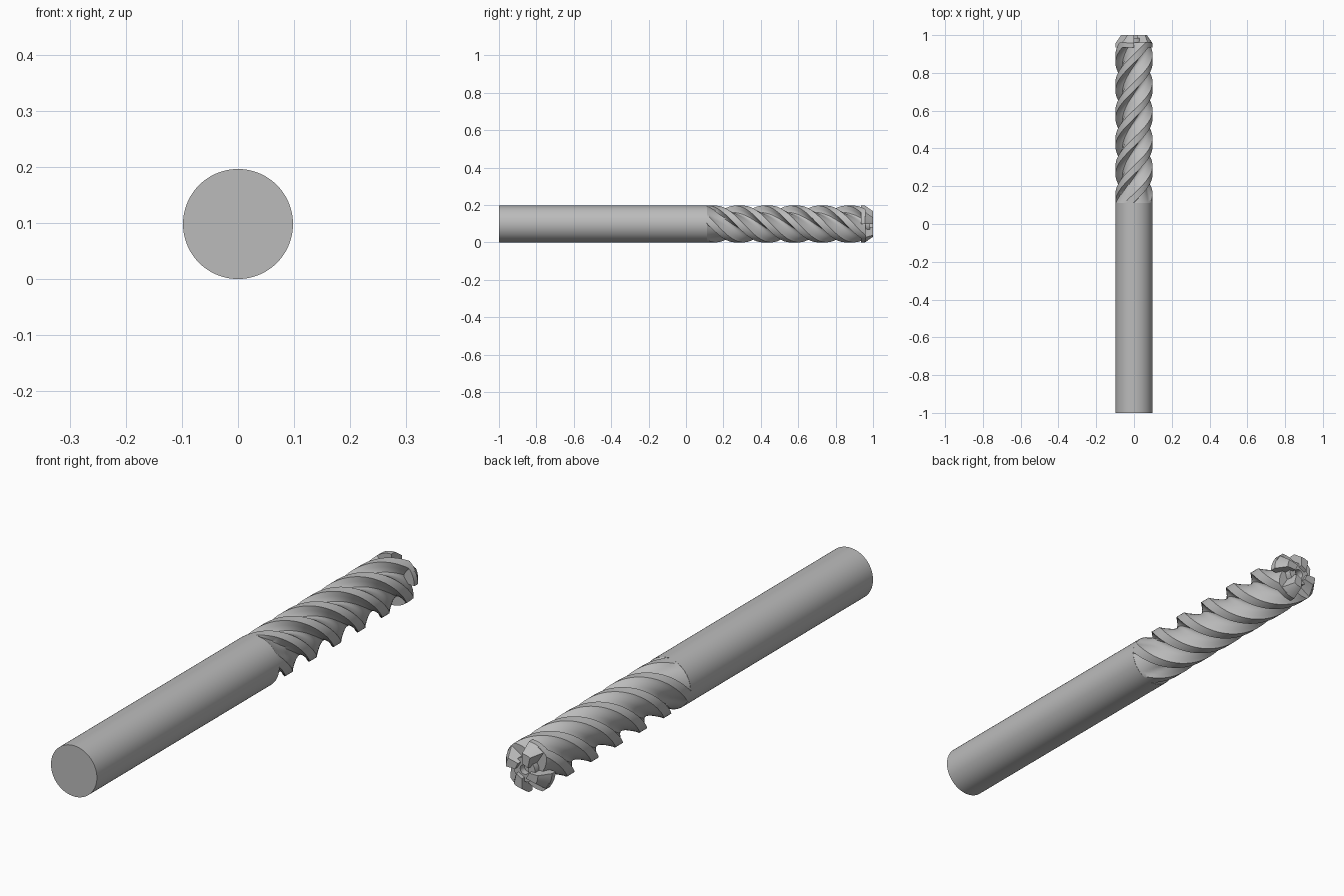
import bpy, bmesh
from math import sin, cos, pi, radians

if "Cube" in bpy.data.objects:
    bpy.data.objects.remove(bpy.data.objects["Cube"])

R, PITCH, CORE = 0.098, 0.59, 0.06
FLUTE_START, FLUTE_RUN, BODY_END = 0.11, 0.15, 0.96

steel = bpy.data.materials.new("steel grey")
steel.use_nodes = True
steel.diffuse_color = (0.5, 0.5, 0.5, 1)
steel.node_tree.nodes["Principled BSDF"].inputs["Base Color"].default_value = (0.5, 0.5, 0.5, 1)


def polar(r, angle, y):
    return (r * cos(angle), y, R + r * sin(angle))


def loft(name, rings, closed=False):
    """Skin a list of equal point rings; cap the ends unless closed."""
    bm = bmesh.new()
    loops = [[bm.verts.new(p) for p in ring] for ring in rings]
    for a, b in zip(loops, loops[1:] + (loops[:1] if closed else [])):
        for i in range(len(a)):
            j = (i + 1) % len(a)
            bm.faces.new((a[i], a[j], b[j], b[i]))
    if not closed:
        bm.faces.new(loops[0][::-1])
        bm.faces.new(loops[-1])
    bmesh.ops.recalc_face_normals(bm, faces=bm.faces)
    mesh = bpy.data.meshes.new(name)
    bm.to_mesh(mesh)
    bm.free()
    mesh.materials.append(steel)
    obj = bpy.data.objects.new(name, mesh)
    bpy.context.collection.objects.link(obj)
    bpy.ops.object.select_all(action="DESELECT")
    obj.select_set(True)
    bpy.context.view_layer.objects.active = obj
    bpy.ops.object.shade_smooth_by_angle(angle=radians(28))
    return obj


# One tooth and flute: degrees behind the cutting edge, radius
tooth = [(0, R), (7, R), (14, R), (21, R), (28, R), (36, 0.088), (44, 0.080),
         (52, 0.072), (60, 0.065), (68, 0.061), (75, CORE), (81, 0.062),
         (85, 0.068), (88, 0.080)]


def body_ring(y):
    t = min(max((y - FLUTE_START) / FLUTE_RUN, 0), 1)
    floor = R - (R - CORE) * (1 - (1 - t) ** 2)
    twist = 2 * pi * (1 - y) / PITCH
    return [polar(max(r, floor), radians(a + 90 * k) + twist, y)
            for k in range(4) for a, r in tooth]


# Fluted body with flutes running out into the shank
STEPS = 110
loft("fluted_body", [body_ring(FLUTE_START + (BODY_END - FLUTE_START) * i / STEPS)
                     for i in range(STEPS + 1)])

# Plain round shank
loft("shank", [[polar(R, 2 * pi * i / 96, y) for i in range(96)]
               for y in (-1, FLUTE_START + 0.002)])


# Four straight end teeth with chamfered corners
def end_section(y, r, span, inner, turn):
    arc = [polar(r, radians(span * i / 6) + turn, y) for i in range(7)]
    return [polar(inner, turn, y)] + arc + [polar(inner, radians(span + 25) + turn, y)]


for k in range(4):
    turn = k * pi / 2
    loft(f"end_tooth_{k + 1}", [end_section(0.935, R, 54, 0.03, turn),
                                end_section(0.957, R, 42, 0.03, turn),
                                end_section(1.0, 0.068, 30, 0.03, turn)])

# Core boss with a small centre hole
boss = [(0.046, 0.95), (0.046, 0.985), (0.018, 0.985), (0.018, 0.955)]
loft("core_boss", [[polar(r, 2 * pi * i / 32, y) for i in range(32)] for r, y in boss])
